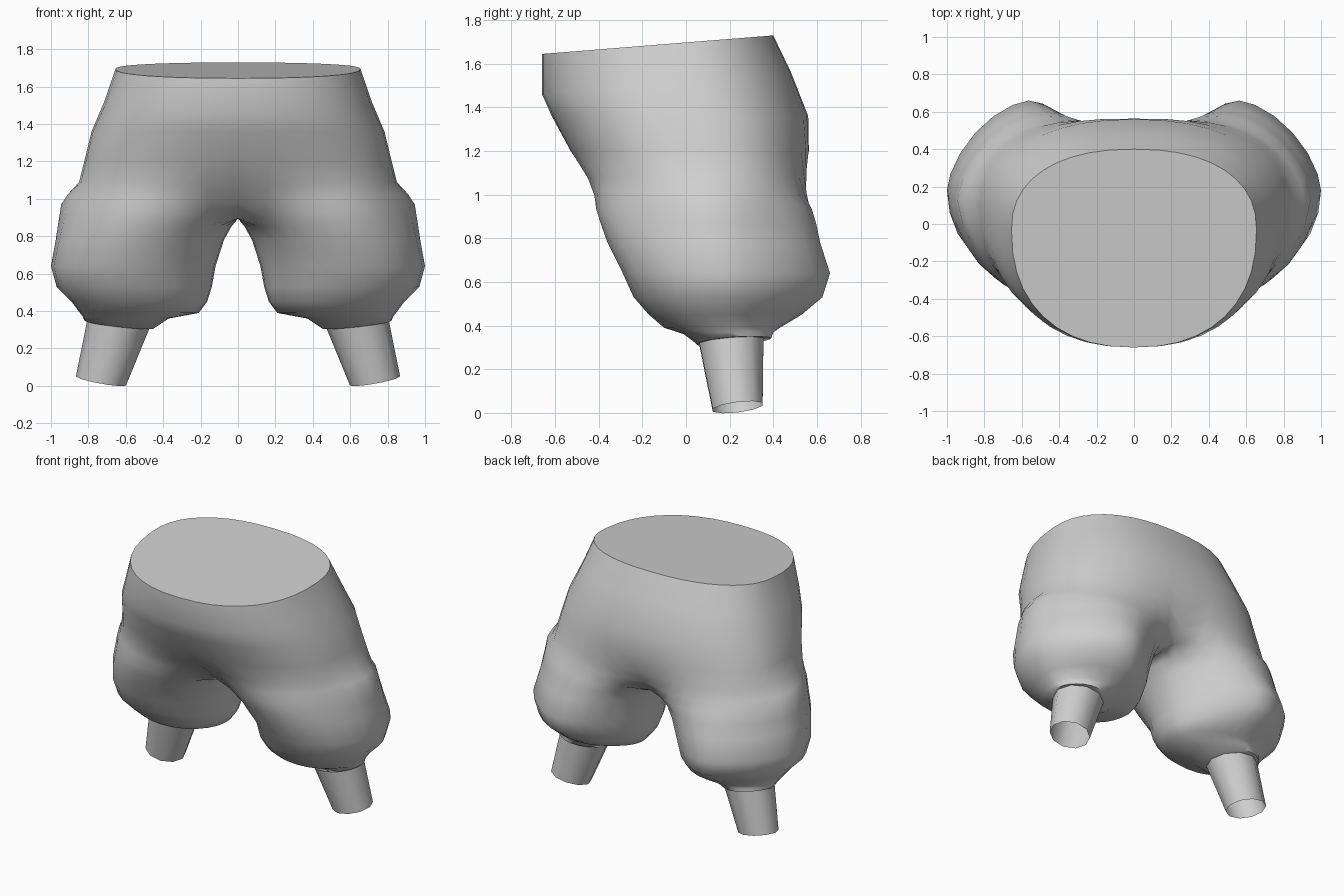
import bpy, bmesh, math

if "Cube" in bpy.data.objects:
    bpy.data.objects.remove(bpy.data.objects["Cube"])

cloth = bpy.data.materials.new("plain grey")
cloth.diffuse_color = (0.62, 0.62, 0.62, 1)
cloth.use_nodes = True
cloth.node_tree.nodes["Principled BSDF"].inputs["Base Color"].default_value = cloth.diffuse_color

OUT, INN = 21, 5          # points on the outer arc and on the inner thigh
SPREAD = math.radians(148)


def sgn_pow(v, p):
    return math.copysign(abs(v) ** (2 / p), v)


def oval(angle, cx, cy, rx, front, back, pf, pb):
    """Point on a rounded oval; angle 0 is outward, -90 degrees is the front."""
    p = pb if math.sin(angle) > 0 else pf
    s = sgn_pow(math.sin(angle), p)
    return (cx + rx * sgn_pow(math.cos(angle), p),
            cy + s * ((back - cy) if s > 0 else (cy - front)))


def lerp(a, b, t):
    return a + (b - a) * t


def bulge(x, y, amount, cx):
    """Local swelling on the outer side of the leg."""
    if x > cx:
        x += amount * math.exp(-((y - 0.12) / 0.22) ** 2)
    return x


def hip_ring(z, ky, cy, rx, front, back, w=0.0, kx=0.0, pb=2.3, bump=0.0):
    """Half ring from front centre round to back centre, closed along x = 0."""
    pts = []
    for i in range(OUT):
        t = i / (OUT - 1) * 2 - 1
        bx, by = oval(t * math.pi / 2, 0, cy, rx, front, back, 2.3, pb)
        lx, ly = oval(t * SPREAD, rx / 2, cy, rx / 2, front, back, 2.1, 2.0)
        x, y = lerp(bx, lx, w), lerp(by, ly, w)
        x = bulge(x, y, bump, rx / 2)
        pts.append((0 if i in (0, OUT - 1) else max(x, 0), y))
    y0, y1 = pts[0][1], pts[-1][1]
    pts += [(0, lerp(y1, y0, (j + 1) / (INN + 1))) for j in range(INN)]
    return [(x, y, z + ky * (y - cy) + kx * (x - rx / 2)) for x, y in pts]


def leg_ring(z, inner, outer, cy, front, back, kx=0.0, ky=0.0, pf=2.1, pb=1.7, bump=0.0):
    cx, rx = (inner + outer) / 2, (outer - inner) / 2
    angles = [lerp(-SPREAD, SPREAD, i / (OUT - 1)) for i in range(OUT)]
    angles += [lerp(SPREAD, 2 * math.pi - SPREAD, (j + 1) / (INN + 1)) for j in range(INN)]
    pts = [oval(a, cx, cy, rx, front, back, pf, pb) for a in angles]
    pts = [(bulge(x, y, bump, cx), y) for x, y in pts]
    return [(x, y, z + kx * (x - cx) + ky * (y - cy)) for x, y in pts]


def loft(name, rings, smooth_angle, capped=True):
    """Skin the rings, cap the ends, open the centre plane and mirror."""
    bm = bmesh.new()
    rows = [[bm.verts.new(c) for c in r] for r in rings]
    n = len(rows[0])
    for a, b in zip(rows, rows[1:]):
        for i in range(n):
            k = (i + 1) % n
            bm.faces.new((a[i], a[k], b[k], b[i]))
    caps = [bm.faces.new(rows[0]), bm.faces.new(rows[-1])]
    bmesh.ops.recalc_face_normals(bm, faces=bm.faces)
    gone = [f for f in bm.faces if all(v.co.x < 1e-4 for v in f.verts)]
    if not capped:
        gone += caps
    bmesh.ops.delete(bm, geom=gone, context='FACES')
    mesh = bpy.data.meshes.new(name)
    bm.to_mesh(mesh)
    bm.free()
    mesh.materials.append(cloth)
    ob = bpy.data.objects.new(name, mesh)
    bpy.context.collection.objects.link(ob)
    bpy.ops.object.select_all(action='DESELECT')
    ob.select_set(True)
    bpy.context.view_layer.objects.active = ob
    bpy.ops.object.shade_smooth_by_angle(angle=math.radians(smooth_angle))
    mod = ob.modifiers.new("mirror", 'MIRROR')
    mod.use_mirror_merge = True
    mod.merge_threshold = 0.0005
    return ob


# Baggy trousers: waist and hips down to the crotch, then the puffed leg
loft("baggy_trousers", [
    hip_ring(1.695, 0.08, -0.03, 0.655, -0.66, 0.40),
    hip_ring(1.52, 0.09, 0.00, 0.715, -0.66, 0.48),
    hip_ring(1.36, 0.0, 0.05, 0.783, -0.615, 0.56),
    hip_ring(1.20, 0.0, 0.09, 0.822, -0.54, 0.572, 0.04),
    hip_ring(1.08, 0.0, 0.11, 0.85, -0.485, 0.58, 0.22, 0.02),
    hip_ring(1.00, 0.0, 0.12, 0.865, -0.455, 0.585, 0.5, 0.05, 2.1, 0.045),
    hip_ring(0.93, 0.0, 0.13, 0.885, -0.425, 0.59, 0.85, 0.08, 2.1, 0.06),
    leg_ring(0.865, 0.035, 0.91, 0.14, -0.39, 0.597, 0.03, pb=1.9, bump=0.05),
    leg_ring(0.78, 0.075, 0.945, 0.15, -0.36, 0.615, pb=1.8, bump=0.03),
    leg_ring(0.64, 0.12, 1.0, 0.18, -0.29, 0.66, pf=2.0, pb=1.6),
    leg_ring(0.53, 0.14, 0.97, 0.18, -0.24, 0.625, pb=1.6),
    leg_ring(0.45, 0.165, 0.89, 0.18, -0.17, 0.53),
    leg_ring(0.39, 0.21, 0.845, 0.19, -0.10, 0.43),
    leg_ring(0.365, 0.37, 0.83, 0.21, -0.01, 0.40, 0.02, 0.02),
    leg_ring(0.328, 0.45, 0.82, 0.22, 0.05, 0.39, 0.11, 0.08),
], 60)


# Ankle stubs: tapered tubes splayed outward, open at the foot
def ankle_ring(z, cx, cy, rx, ry, kx, ky, sides=10):
    ring = []
    for i in range(sides):
        a = 2 * math.pi * i / sides
        dx, dy = rx * math.cos(a), ry * math.sin(a)
        ring.append((cx + dx, cy + dy, z + kx * dx + ky * dy))
    return ring


loft("ankles", [
    ankle_ring(0.36, 0.63, 0.205, 0.17, 0.158, 0.12, 0.08),
    ankle_ring(0.026, 0.733, 0.237, 0.134, 0.12, 0.18, 0.12),
], 60, capped=False)
